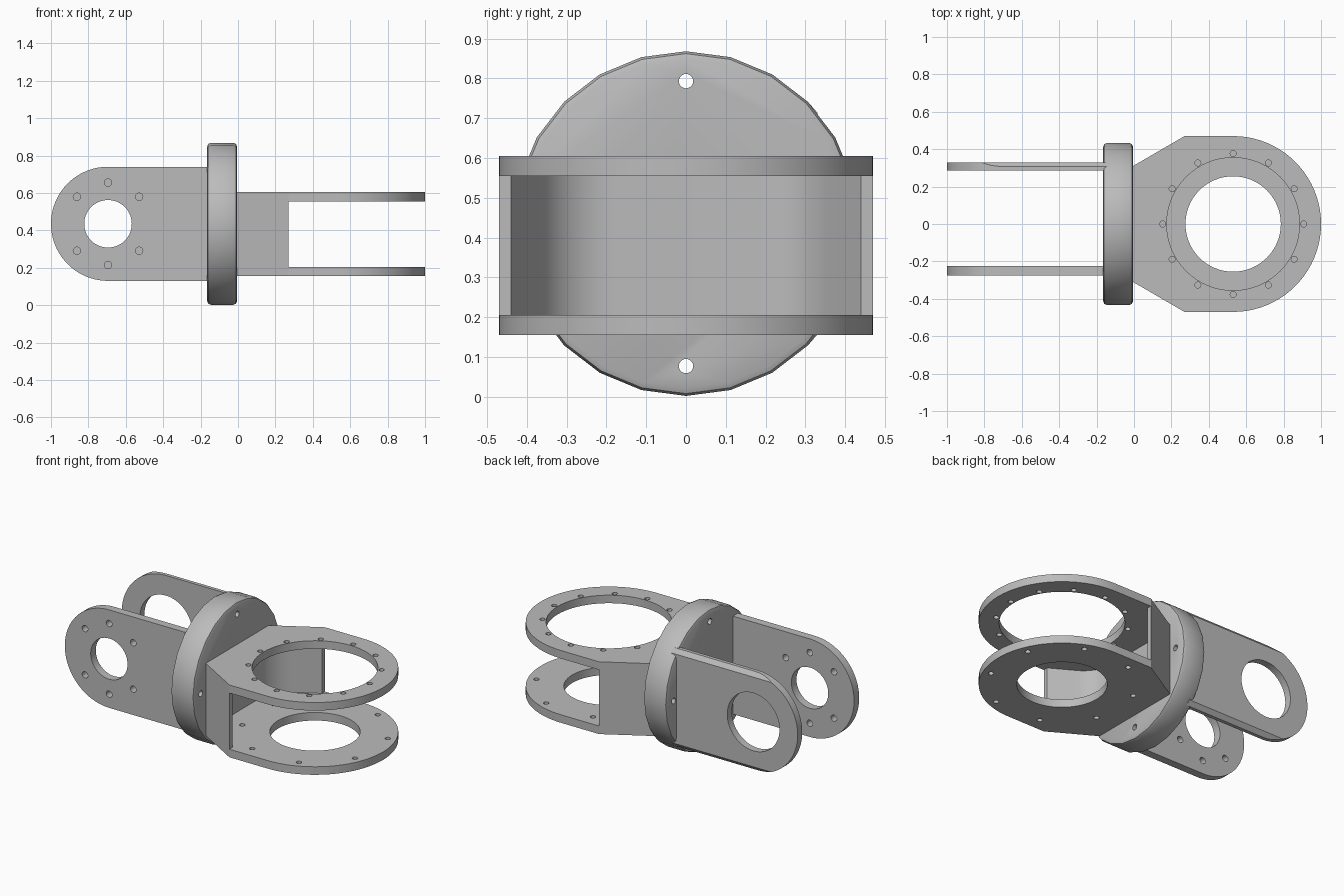
import bpy, bmesh, math
from math import pi, sin, cos, radians
from mathutils import Matrix, Vector

cube = bpy.data.objects.get("Cube")
if cube:
    bpy.data.objects.remove(cube)

GREY = (0.5, 0.5, 0.5, 1)
metal = bpy.data.materials.new("plain_grey_metal")
metal.use_nodes = True
metal.diffuse_color = GREY
metal.node_tree.nodes["Principled BSDF"].inputs["Base Color"].default_value = GREY

MID = 0.435        # height of the main axis
DISC_R = 0.433
ALONG_X = Matrix.Rotation(pi / 2, 4, 'Y')
UPRIGHT = Matrix.Rotation(pi / 2, 4, 'X')   # flat outline (x, y) becomes (x, z)


def arc(cx, cy, r, start, end, n):
    """Points on an arc, angles in degrees."""
    return [(cx + r * cos(radians(start + (end - start) * i / n)),
             cy + r * sin(radians(start + (end - start) * i / n))) for i in range(n + 1)]


def circle(cx, cy, r, n=48):
    return arc(cx, cy, r, 0, 360, n)[:-1]


def select(ob):
    bpy.ops.object.select_all(action='DESELECT')
    ob.select_set(True)
    bpy.context.view_layer.objects.active = ob


def finish(ob):
    """Apply modifiers, assign the colour and smooth the round faces."""
    select(ob)
    bpy.ops.object.convert(target='MESH')
    ob.data.materials.clear()
    ob.data.materials.append(metal)
    bpy.ops.object.shade_smooth_by_angle(angle=radians(28))


def plate(name, loops, thickness, matrix):
    """Flat plate from an outline and its holes, centred on its own plane."""
    curve = bpy.data.curves.new(name, 'CURVE')
    curve.dimensions = '2D'
    curve.fill_mode = 'BOTH'
    curve.extrude = thickness / 2
    for loop in loops:
        spline = curve.splines.new('POLY')
        spline.points.add(len(loop) - 1)
        for point, (x, y) in zip(spline.points, loop):
            point.co = (x, y, 0, 1)
        spline.use_cyclic_u = True
    ob = bpy.data.objects.new(name, curve)
    bpy.context.collection.objects.link(ob)
    select(ob)
    bpy.ops.object.convert(target='MESH')
    ob = bpy.context.view_layer.objects.active
    ob.name = name
    bm = bmesh.new()
    bm.from_mesh(ob.data)
    bmesh.ops.remove_doubles(bm, verts=bm.verts, dist=0.0001)
    bmesh.ops.recalc_face_normals(bm, faces=bm.faces)
    bm.transform(matrix)
    bm.to_mesh(ob.data)
    bm.free()
    return ob


def rods(name, rows, radius, length, sides, chamfer=0):
    """Cylinders lying along x, one for each centre."""
    bm = bmesh.new()
    for centre in rows:
        bmesh.ops.create_cone(bm, cap_ends=True, segments=sides, radius1=radius,
                              radius2=radius, depth=length,
                              matrix=Matrix.Translation(centre) @ ALONG_X)
    if chamfer:
        rim = [e for e in bm.edges if abs(e.verts[0].co.x - e.verts[1].co.x) < 0.001]
        bmesh.ops.bevel(bm, geom=rim, offset=chamfer, segments=2, profile=0.5,
                        affect='EDGES')
    mesh = bpy.data.meshes.new(name)
    bm.to_mesh(mesh)
    bm.free()
    ob = bpy.data.objects.new(name, mesh)
    bpy.context.collection.objects.link(ob)
    return ob


def boolean(ob, tool, operation):
    mod = ob.modifiers.new("cut", 'BOOLEAN')
    mod.operation = operation
    mod.solver = 'EXACT'
    mod.object = tool
    tool.hide_render = True
    finish(ob)
    bpy.data.objects.remove(tool)


# Central disc with four bolt holes
disc = rods("central_disc", [(-0.085, 0, MID)], DISC_R, 0.16, 24, 0.02)
spots = [(-0.085, 0.358 * cos(a * pi / 2), MID + 0.358 * sin(a * pi / 2)) for a in range(4)]
boolean(disc, rods("disc_bolt_cutter", spots, 0.018, 0.4, 20), 'DIFFERENCE')

# Horizontal fork: two round-ended plates with a ring of bolt holes each
CX, R = 0.53, 0.47
fork = [(-0.005, -0.31), (0.27, -R)] + arc(CX, 0, R, -90, 90, 40) + [(0.27, R), (-0.005, 0.31)]
for name, z, bore, ring, count, turn in (("upper_fork_plate", 0.58, 0.355, 0.377, 12, 0),
                                         ("lower_fork_plate", 0.18, 0.255, 0.42, 8, 22.5)):
    bolts = [circle(x, y, 0.016, 16)
             for x, y in arc(CX, 0, ring, turn, turn + 360, count)[:-1]]
    finish(plate(name, [fork, circle(CX, 0, bore, 64)] + bolts, 0.05,
                 Matrix.Translation((0, 0, z))))

# Hollow web joining the two fork plates, with filleted inner corners
inner = [(0.27, 0.44)] + arc(0.22, 0.18, 0.2, 120, 180, 10)
web = [(-0.005, -0.31), (0.27, -R)] + [(x, -y) for x, y in inner] + inner[::-1] + \
      [(0.27, R), (-0.005, 0.31)]
finish(plate("fork_web", [web], 0.35, Matrix.Translation((0, 0, 0.38))))

# Vertical fork: two round-ended arms
AX, AR = -0.695, 0.305
arm = [(-0.13, MID + AR)] + arc(AX, MID, AR, 90, 270, 40) + [(-0.13, MID - AR)]
arm_bolts = [circle(AX + 0.22 * cos(radians(a)), MID + 0.22 * sin(radians(a)), 0.02, 16)
             for a in (41, 90, 139, 221, 270, 319)]
front_arm = plate("front_arm", [arm, circle(AX, MID, 0.127)] + arm_bolts, 0.05,
                  Matrix.Translation((0, -0.25, 0)) @ UPRIGHT)
finish(front_arm)

# Back arm has a wider bore and is trimmed to the disc's round outline
back_arm = plate("back_arm", [arm, circle(AX, MID, 0.18)], 0.045,
                 Matrix.Translation((0, 0.3075, 0)) @ UPRIGHT)
boolean(back_arm, rods("arm_trimmer", [(-0.5, 0, MID)], DISC_R, 1.4, 48), 'INTERSECT')
